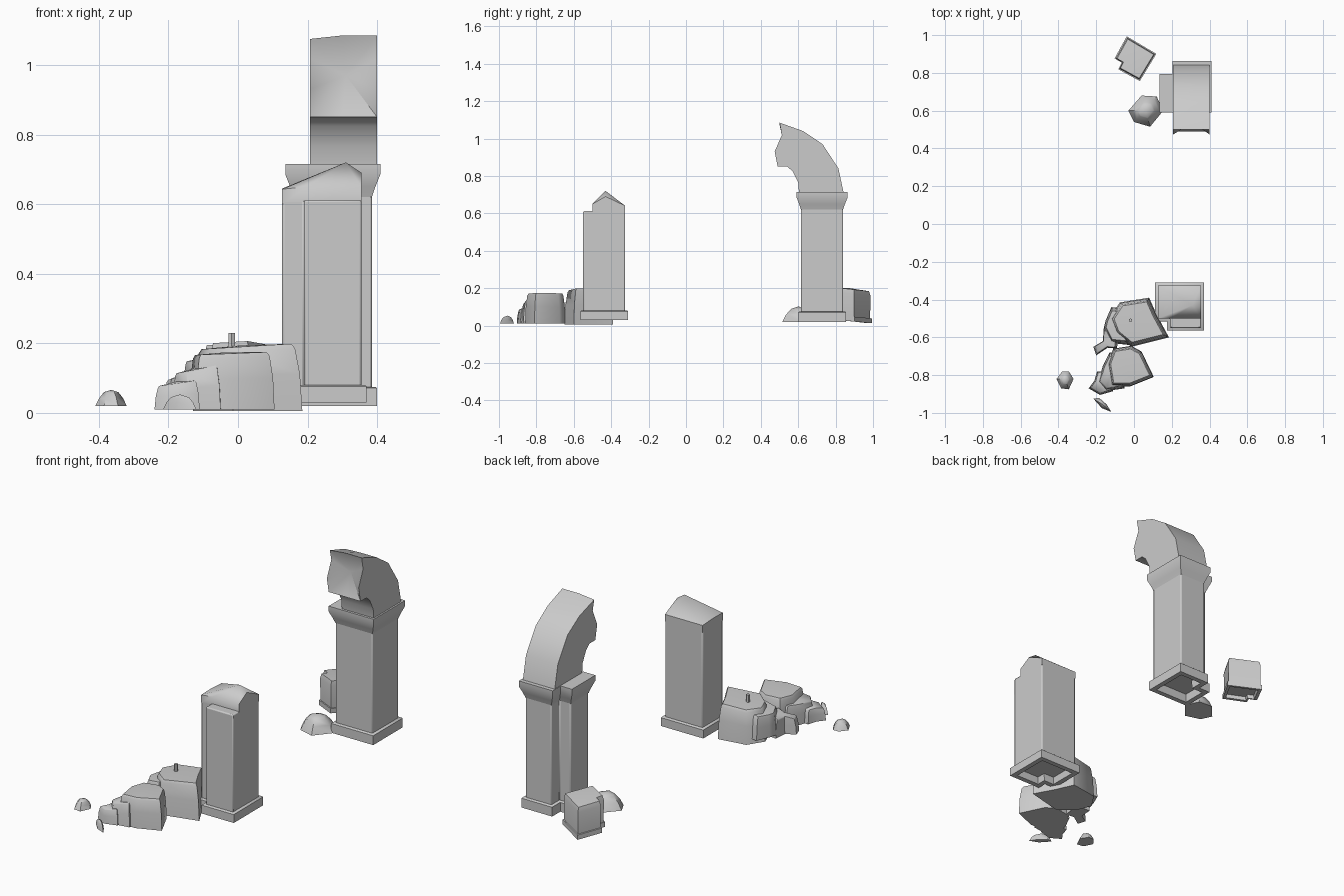
import bpy, bmesh, math
from mathutils import Vector

cube = bpy.data.objects.get("Cube")
if cube:
    bpy.data.objects.remove(cube)

stone = bpy.data.materials.new("grey stone")
stone.use_nodes = True
colour = (0.6, 0.6, 0.6, 1)
stone.diffuse_color = colour
stone.node_tree.nodes["Principled BSDF"].inputs["Base Color"].default_value = colour


def loft(name, rings, tip=None, angle=50, bevel=0):
    """Skin a stack of matching rings; the last one may close on a tip."""
    bm = bmesh.new()
    loops = [[bm.verts.new(p) for p in ring] for ring in rings]
    n = len(loops[0])
    for a, b in zip(loops, loops[1:]):
        for i in range(n):
            j = (i + 1) % n
            bm.faces.new((a[i], a[j], b[j], b[i]))
    bm.faces.new(loops[0])
    if tip:
        t = bm.verts.new(tip)
        for i in range(n):
            bm.faces.new((loops[-1][i], loops[-1][(i + 1) % n], t))
    else:
        bm.faces.new(loops[-1])
    bmesh.ops.recalc_face_normals(bm, faces=bm.faces)
    me = bpy.data.meshes.new(name)
    bm.to_mesh(me)
    bm.free()
    me.materials.append(stone)
    ob = bpy.data.objects.new(name, me)
    bpy.context.collection.objects.link(ob)
    if bevel:
        mod = ob.modifiers.new("worn edges", 'BEVEL')
        mod.width, mod.segments, mod.limit_method = bevel, 2, 'ANGLE'
    bpy.ops.object.select_all(action='DESELECT')
    ob.select_set(True)
    bpy.context.view_layer.objects.active = ob
    bpy.ops.object.shade_smooth_by_angle(angle=math.radians(angle))
    return ob


def notched(x0, x1, v0, v1, nx, nv, side):
    """Ring maker for a square pier with one corner cut out."""
    def ring(d, z):
        pts = [(x0 - d, v1 + d), (x0 - d, nv - d), (nx - d, nv - d),
               (nx - d, v0 - d), (x1 + d, v0 - d), (x1 + d, v1 + d)]
        return [(x, v * side, z) for x, v in pts]
    return ring


def pier(label, ring, z0, z1, top):
    loft(label + "_pier_base", [ring(-.015, z1 - .005), ring(-.012, z0), ring(.015, z0),
                                ring(.015, z1 - .004), ring(.01, z1)])
    loft(label + "_pier_shaft", [ring(0, z1 - .01), ring(0, top)], bevel=.006)


def rubble(name, outline, z0, z1, shrink=.88, dome=0, slope=(0, 0), angle=50):
    """Broken chunk: outline drawn in toward its middle, with a sloped top."""
    c = sum((Vector(p) for p in outline), Vector((0, 0))) / len(outline)
    rings = []
    for t, s in ((0, 1), (.55, (1 + shrink) / 2 + .02), (.93, shrink), (1, shrink - .06)):
        ring = []
        for p in outline:
            q = c + (Vector(p) - c) * s
            lift = (q - c).dot(Vector(slope)) * t
            ring.append((q.x, q.y, z0 + (z1 - z0) * t + lift))
        rings.append(ring)
    return loft(name, rings, (c.x, c.y, z1 + dome), angle)


# Near pier with its broken crown
near = notched(.127, .355, -.55, -.325, .19, -.5, 1)
pier("near", near, .03, .08, .612)
crown = [(.127, -.5, .643), (.195, -.5, .65), (.355, -.5, .65), (.355, -.43, .69),
         (.355, -.325, .64), (.127, -.325, .64), (.127, -.42, .645)]
loft("near_pier_crown", [[(x, y, .6) for x, y, z in crown], crown], (.31, -.43, .72))

# Far pier with flared capital
far = notched(.16, .385, -.84, -.615, .228, -.77, -1)
pier("far", far, .02, .075, .64)
loft("far_pier_capital", [far(0, .62), far(.01, .65), far(.024, .685), far(.024, .715)])

# Springing of the arch, leaning forward and broken off
inner = [(.605, .7), (.6, .765), (.57, .825), (.49, .85)]
outer = [(.845, .7), (.815, .84), (.73, .97), (.5, 1.075)]
mids = [(0, 0), (0, 0), (-.01, 0), (-.02, -.01)]
xs = (.207, .3, .4)
rings = []
for k, (a, b) in enumerate(zip(inner, outer)):
    a, b = Vector(a), Vector(b)
    last = k == 3
    side = [a.lerp(b, .4) + Vector(mids[k]), a.lerp(b, .75) + Vector((.015 if last else 0, 0))]
    ring = [(x, a.x, a.y) for x in xs]
    ring += [(xs[2], p.x, p.y) for p in side]
    ring += [(x, b.x, b.y + (.01 if last and x > .25 else 0)) for x in reversed(xs)]
    ring += [(xs[0], p.x, p.y) for p in reversed(side)]
    rings.append(ring)
extra = [((Vector(p) + Vector(q)) / 2 + Vector((0, .012, .012))) for p, q in zip(rings[2], rings[3])]
rings.insert(3, extra)
loft("broken_arch", rings, (.31, .535, .97), angle=45)

# Fallen pier block behind the far pier
block = [(-.037, .99), (.115, .9), (.03, .76), (-.08, .82), (-.063, .855), (-.1, .876)]
mid = Vector((.005, .875))


def block_ring(s, z):
    return [(*(mid + (Vector(p) - mid) * s), z + .1 * (.875 - p[1])) for p in block]


loft("fallen_block_base", [block_ring(.8, .05), block_ring(.85, .024),
                           block_ring(1.03, .024), block_ring(1.03, .05)])
loft("fallen_block", [block_ring(.95, .045), block_ring(.97, .17), block_ring(.9, .195)],
     (.01, .875, .2))

# Rounded stones
rubble("far_stone", [(-.03, .6), (.04, .68), (.12, .675), (.155, .6), (.085, .515), (0, .54)],
       .02, .09, .5, .012)
rubble("outer_stone", [(-.41, -.82), (-.38, -.78), (-.345, -.78), (-.32, -.82),
                       (-.345, -.875), (-.385, -.87)], .02, .06, .5, .006)
rubble("thin_flake", [(-.215, -.925), (-.185, -.92), (-.145, -.955), (-.12, -.995), (-.17, -.975)],
       .01, .045, .6, .008)

# Two collapsed chunks, each crumbling away toward the right
rubble("rear_chunk", [(-.075, -.415), (.08, -.39), (.12, -.48), (.185, -.6), (-.015, -.65),
                      (-.1, -.58), (-.13, -.5)], .005, .19, .88, .004, (.06, 0))
rubble("rear_shoulder", [(-.12, -.44), (-.02, -.45), (-.03, -.64), (-.12, -.63),
                         (-.16, -.55), (-.15, -.51)], .03, .155, .85, .004, (.15, 0))
rubble("rear_crumbs", [(-.16, -.55), (-.08, -.56), (-.09, -.66), (-.14, -.655), (-.2, -.695),
                       (-.215, -.65), (-.165, -.62)], .01, .11, .85, .005, (.3, 0))
rubble("front_chunk", [(-.11, -.66), (-.015, -.645), (.04, -.675), (.105, -.81), (-.02, -.86),
                       (-.12, -.86), (-.14, -.74)], .01, .17, .9, .004, (.04, 0))
rubble("front_shoulder", [(-.13, -.68), (-.04, -.69), (-.05, -.87), (-.15, -.885),
                          (-.19, -.84), (-.165, -.75)], .01, .125, .86, .004, (.2, 0))
rubble("front_crumbs", [(-.195, -.78), (-.12, -.78), (-.11, -.885), (-.18, -.905),
                        (-.24, -.87), (-.21, -.83)], .01, .085, .85, .005, (.15, 0))

# Small peg standing on the rear chunk
bpy.ops.mesh.primitive_cylinder_add(vertices=6, radius=.01, depth=.06, location=(-.018, -.51, .2))
peg = bpy.context.object
peg.name = "small_peg"
peg.data.materials.append(stone)
